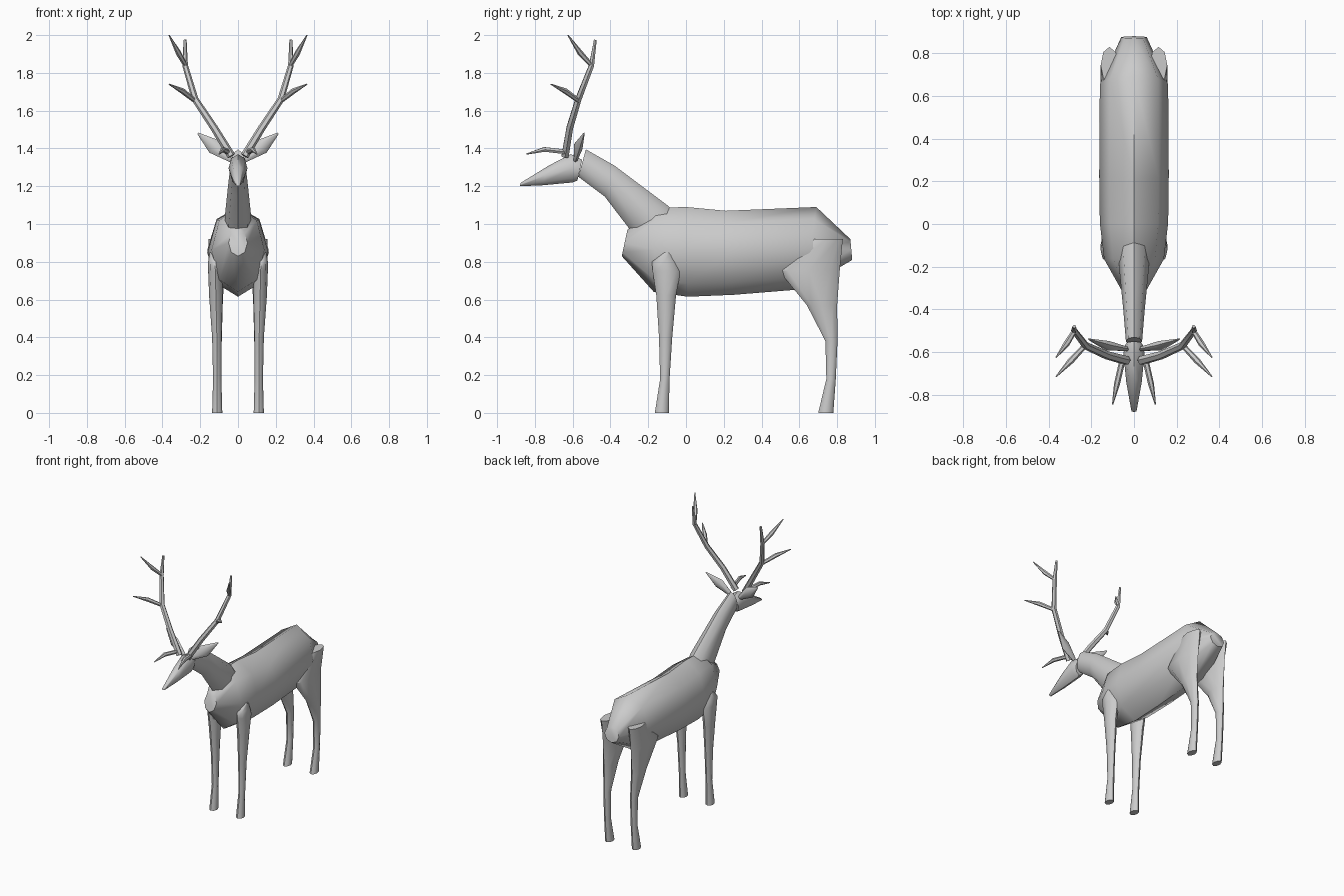
import bpy, bmesh, math
from mathutils import Vector as V

if "Cube" in bpy.data.objects:
    bpy.data.objects.remove(bpy.data.objects["Cube"])

coat = bpy.data.materials.new("plain grey")
coat.diffuse_color = (0.6, 0.6, 0.6, 1)
coat.use_nodes = True
coat.node_tree.nodes["Principled BSDF"].inputs["Base Color"].default_value = coat.diffuse_color


def loft(name, rings, n=8, mirror=False):
    """Skin elliptical rings (centre, half axis u, half axis v), capped at both ends."""
    bm = bmesh.new()
    loops = []
    for c, u, v in rings:
        loops.append([bm.verts.new(c + u * math.cos(2 * math.pi * i / n)
                                   + v * math.sin(2 * math.pi * i / n)) for i in range(n)])
    for a, b in zip(loops, loops[1:]):
        for i in range(n):
            j = (i + 1) % n
            bm.faces.new((a[i], a[j], b[j], b[i]))
    bm.faces.new(loops[0])
    bm.faces.new(loops[-1])
    bmesh.ops.recalc_face_normals(bm, faces=bm.faces)
    me = bpy.data.meshes.new(name)
    bm.to_mesh(me)
    bm.free()
    ob = bpy.data.objects.new(name, me)
    bpy.context.collection.objects.link(ob)
    me.materials.append(coat)
    bpy.ops.object.select_all(action='DESELECT')
    ob.select_set(True)
    bpy.context.view_layer.objects.active = ob
    bpy.ops.object.shade_smooth_by_angle(angle=math.radians(50))
    if mirror:
        m = ob.modifiers.new("mirror", 'MIRROR')
        m.use_mirror_merge = False
    return ob


def spine(name, sections, n=8):
    """Sections on the centre plane: top y, top z, bottom y, bottom z, half width."""
    rings = []
    for ty, tz, by, bz, w in sections:
        t, b = V((0, ty, tz)), V((0, by, bz))
        rings.append(((t + b) / 2, V((w, 0, 0)), (t - b) / 2))
    return loft(name, rings, n)


def leg(name, sections):
    """Horizontal sections: z, x, y, half x, half y."""
    return loft(name, [(V((x, y, z)), V((hx, 0, 0)), V((0, hy, 0)))
                       for z, x, y, hx, hy in sections], 8, True)


def tube(name, path, radii, n=6):
    """Tapered mirrored tube along a path."""
    p = [V(q) for q in path]
    rings = []
    for i, r in enumerate(radii):
        t = (p[min(i + 1, len(p) - 1)] - p[max(i - 1, 0)]).normalized()
        u = t.cross(V((0.8, 0.5, -0.6))).normalized()
        rings.append((p[i], u * r, t.cross(u) * r))
    return loft(name, rings, n, True)


# Trunk, neck and head
spine("body", [(-.31, .97, -.34, .83, .05), (-.16, 1.085, -.17, .64, .14),
               (0, 1.09, .01, .615, .16), (.21, 1.07, .25, .625, .163),
               (.69, 1.09, .62, .655, .16), (.87, .92, .88, .81, .06)])
spine("neck", [(-.06, 1.06, -.25, .93, .07), (-.10, 1.10, -.30, .975, .07),
               (-.38, 1.31, -.43, 1.145, .05), (-.53, 1.395, -.57, 1.25, .038)])
spine("head", [(-.875, 1.218, -.88, 1.2, .012), (-.725, 1.31, -.76, 1.205, .036),
               (-.61, 1.37, -.60, 1.22, .05), (-.55, 1.34, -.575, 1.23, .04)])

# Legs
leg("front_leg", [(0, .11, -.128, .027, .037), (.18, .11, -.112, .022, .025),
                  (.40, .112, -.108, .025, .035), (.62, .117, -.105, .036, .052),
                  (.75, .12, -.103, .038, .074), (.80, .122, -.115, .036, .065),
                  (.85, .125, -.10, .026, .02)])
leg("hind_leg", [(0, .11, .74, .026, .04), (.18, .11, .768, .022, .025),
                 (.38, .11, .77, .024, .032), (.57, .115, .72, .034, .08),
                 (.755, .115, .652, .043, .162), (.92, .115, .745, .041, .085)])

# Ears: leaf shapes, broad in the middle
wide, deep = V((.63, 0, -.77)), V((.15, 1, .1))
loft("ear", [(V((.035, -.585, 1.34)), wide * .015, deep * .012),
             (V((.125, -.57, 1.41)), wide * .042, deep * .025),
             (V((.212, -.54, 1.48)), wide * .005, deep * .004)], 6, True)

# Antlers: main beam plus three tines
tube("antler_beam", [(.035, -.64, 1.36), (.127, -.615, 1.51), (.227, -.57, 1.66),
                     (.28, -.50, 1.84), (.28, -.48, 1.975)],
     [.022, .02, .018, .015, .008])
tube("brow_tine", [(.05, -.62, 1.38), (.08, -.75, 1.395), (.10, -.845, 1.37)],
     [.014, .014, .003])
tube("middle_tine", [(.225, -.565, 1.65), (.295, -.64, 1.705), (.365, -.715, 1.74)],
     [.012, .015, .003])
tube("top_tine", [(.275, -.495, 1.835), (.315, -.56, 1.905), (.365, -.625, 2.0)],
     [.011, .015, .003])
